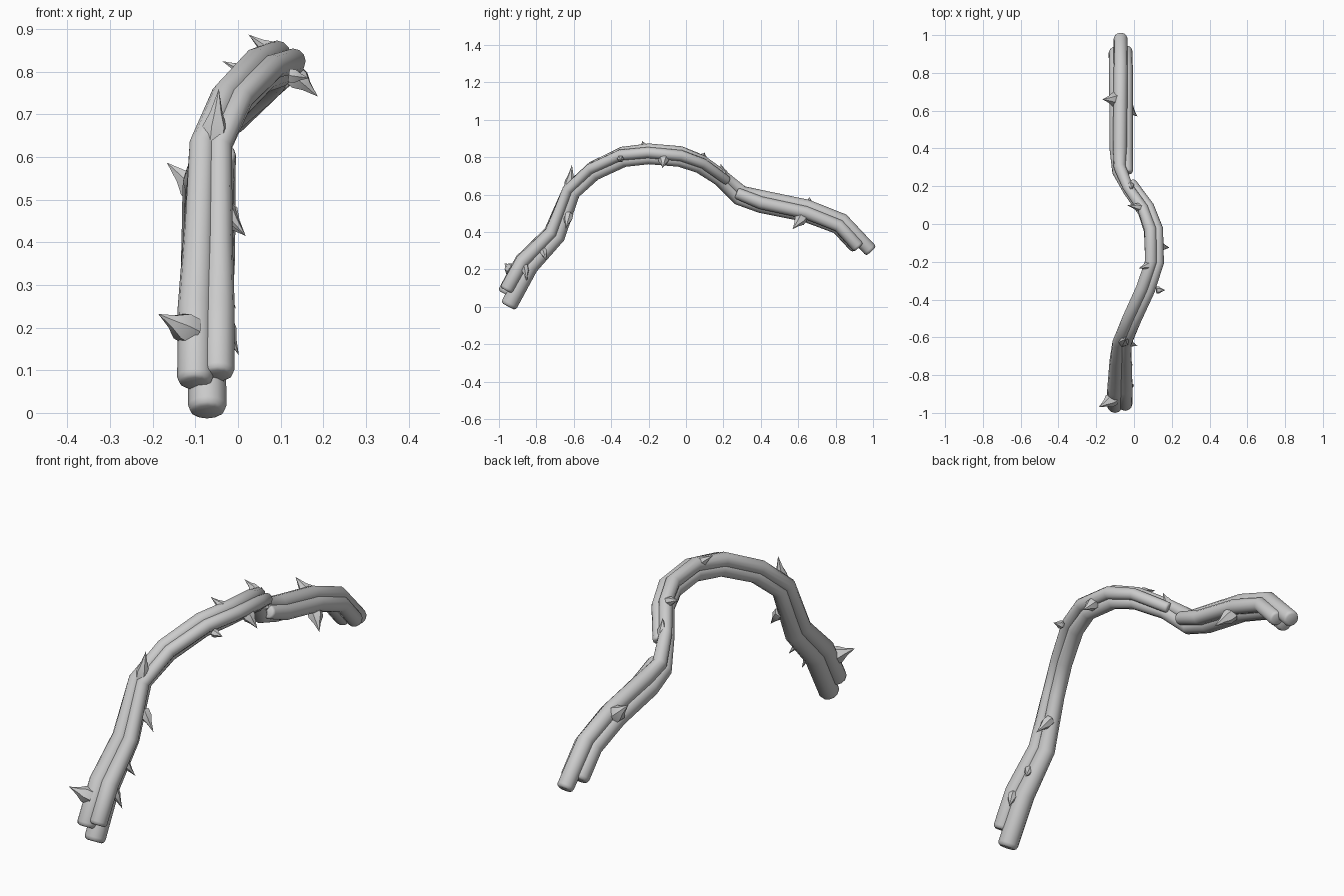
import bpy, bmesh, math
from mathutils import Vector

cube = bpy.data.objects.get("Cube")
if cube:
    bpy.data.objects.remove(cube)

grey = bpy.data.materials.new("bark grey")
grey.use_nodes = True
colour = (0.6, 0.6, 0.6, 1)
grey.diffuse_color = colour
grey.node_tree.nodes["Principled BSDF"].inputs["Base Color"].default_value = colour

# Vine centreline: position and thickness factor
PATH = [(-.073, -.95, .07, 1), (-.073, -.86, .235, 1), (-.07, -.71, .39, .88),
        (-.062, -.62, .62, .76), (-.012, -.5, .73, .76), (.06, -.34, .805, .78),
        (.105, -.2, .82, .78), (.1, -.03, .805, .78), (.06, .08, .765, .72),
        (-.02, .19, .69, .66), (-.065, .29, .595, .78), (-.068, .4, .56, .88),
        (-.068, .64, .51, .88), (-.068, .82, .44, .88), (-.07, .95, .3, .88)]
POINTS = [Vector(p[:3]) for p in PATH]
SIZES = [p[3] for p in PATH]
SIDES = 12


def finish(bm, name, angle):
    bmesh.ops.recalc_face_normals(bm, faces=bm.faces)
    mesh = bpy.data.meshes.new(name)
    bm.to_mesh(mesh)
    bm.free()
    mesh.materials.append(grey)
    ob = bpy.data.objects.new(name, mesh)
    bpy.context.collection.objects.link(ob)
    bpy.ops.object.select_all(action='DESELECT')
    ob.select_set(True)
    bpy.context.view_layer.objects.active = ob
    bpy.ops.object.shade_smooth_by_angle(angle=math.radians(angle))


def frame(points, i):
    """Tangent, sideways and upward directions at a path point."""
    t = (points[min(i + 1, len(points) - 1)] - points[max(i - 1, 0)]).normalized()
    u = t.cross(Vector((0, 0, 1))).normalized()
    return t, u, u.cross(t)


def strand(name, first, last, start, end, radius, shift_a, shift_b):
    """Tube wound round part of the centreline, with rounded ends."""
    pts = []
    for i in range(first, last + 1):
        t, u, v = frame(POINTS, i)
        a = math.radians(start + (end - start) * (i - first) / (last - first))
        shift = shift_a if i == first else shift_b if i == last else 0
        pts.append(POINTS[i] + (u * math.cos(a) + v * math.sin(a)) * .032 * SIZES[i]
                   + t * shift)
    rings = []
    bm = bmesh.new()

    def ring(centre, u, v, r):
        rings.append([bm.verts.new(centre + r * (u * math.cos(k * math.tau / SIDES)
                      + v * math.sin(k * math.tau / SIDES))) for k in range(SIDES)])

    for i, p in enumerate(pts):
        t, u, v = frame(pts, i)
        r = radius * SIZES[first + i]
        if i == 0:
            ring(p, u, v, r * .7)
            ring(p + t * r * .12, u, v, r * .9)
            ring(p + t * r * .4, u, v, r)
        elif i == len(pts) - 1:
            ring(p - t * r * .4, u, v, r)
            ring(p - t * r * .12, u, v, r * .9)
            ring(p, u, v, r * .7)
        else:
            ring(p, u, v, r)
    for a, b in zip(rings, rings[1:]):
        for k in range(SIDES):
            n = (k + 1) % SIDES
            bm.faces.new((a[k], a[n], b[n], b[k]))
    bm.faces.new(rings[0])
    bm.faces.new(rings[-1])
    finish(bm, name, 50)


strand("left_strand_front", 0, 9, 35, 0, .038, .01, .03)
strand("left_strand_back", 10, 14, -5, -15, .039, -.03, -.03)
strand("right_strand", 0, 14, 150, 90, .042, -.01, .03)
strand("lower_strand", 0, 14, 272, 205, .045, -.06, -.035)


def thorn(name, base, tip, r):
    """Flared spike: wide foot sunk in the vine, thin point."""
    base, tip = Vector(base), Vector(tip)
    axis = tip - base
    turn = axis.to_track_quat('Z', 'Y')
    bm = bmesh.new()
    rings = []
    for along, width in ((-.3, 1), (.1, 1), (.45, .5)):
        rings.append([bm.verts.new(base + axis * along + turn @ Vector(
            (r * width * math.cos(k * math.tau / 6), r * width * math.sin(k * math.tau / 6), 0)))
            for k in range(6)])
    for a, b in zip(rings, rings[1:]):
        for k in range(6):
            n = (k + 1) % 6
            bm.faces.new((a[k], a[n], b[n], b[k]))
    point = bm.verts.new(tip)
    for k in range(6):
        bm.faces.new((rings[-1][k], rings[-1][(k + 1) % 6], point))
    bm.faces.new(rings[0])
    finish(bm, name, 40)


THORNS = [((-.125, -.935, .2), (-.187, -.97, .232), .036),
          ((-.025, -.86, .2), (.002, -.85, .135), .02),
          ((-.045, -.765, .3), (-.005, -.745, .245), .023),
          ((-.03, -.63, .475), (.018, -.645, .415), .024),
          ((-.055, -.62, .66), (-.045, -.61, .76), .03),
          ((.13, -.35, .79), (.167, -.35, .785), .018),
          ((.075, -.22, .85), (.025, -.235, .887), .024),
          ((.14, -.12, .785), (.187, -.125, .742), .028),
          ((.02, .09, .8), (-.037, .1, .825), .02),
          ((-.02, .2, .715), (-.01, .185, .765), .022),
          ((-.105, .66, .53), (-.167, .66, .587), .038),
          ((-.03, .61, .465), (.018, .57, .415), .032)]
for i, (base, tip, r) in enumerate(THORNS):
    thorn(f"thorn_{i + 1}", base, tip, r)
